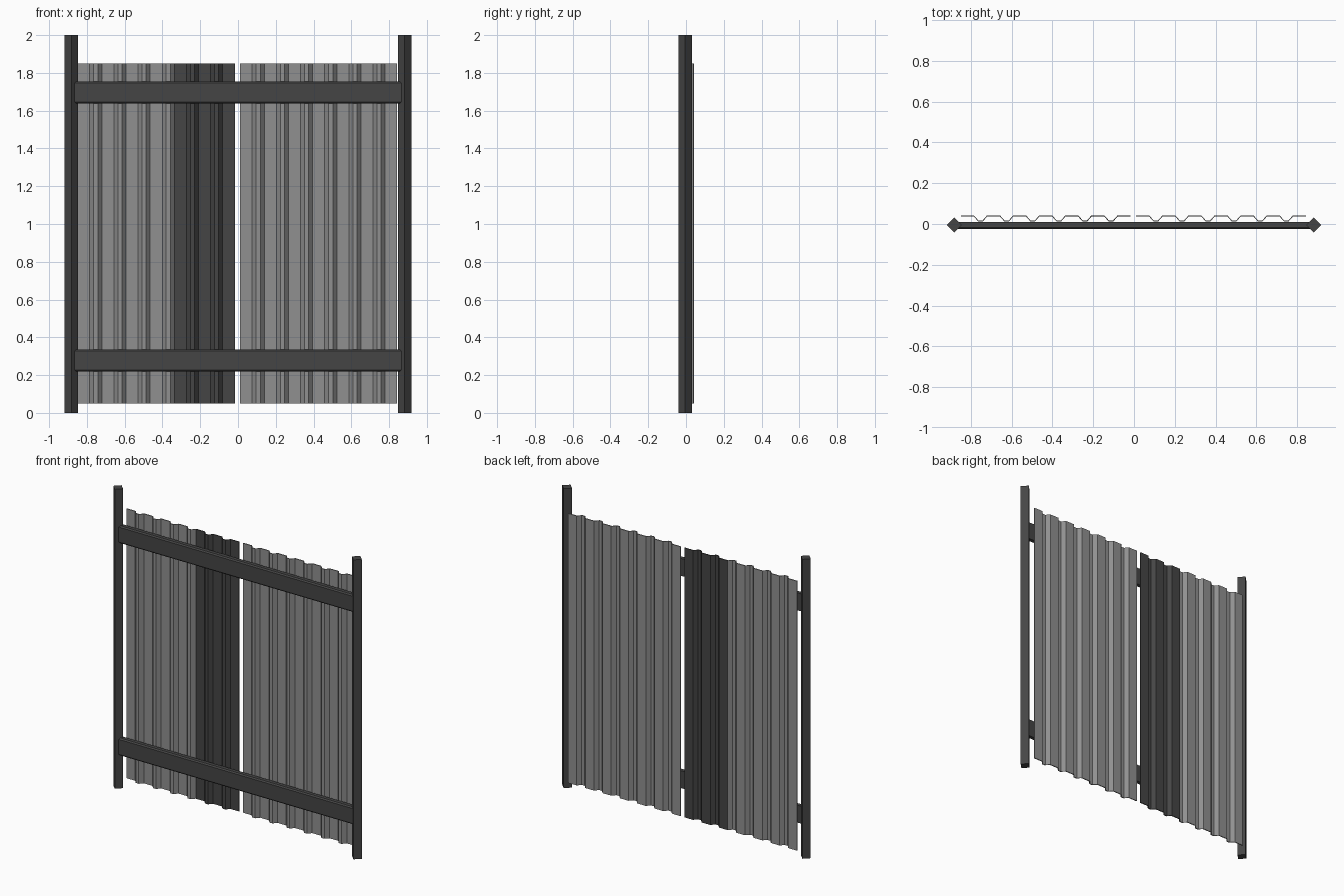
import bpy

if "Cube" in bpy.data.objects:
    bpy.data.objects.remove(bpy.data.objects["Cube"])


def material(name, v):
    m = bpy.data.materials.new(name)
    m.diffuse_color = (v, v, v, 1)
    m.use_nodes = True
    m.node_tree.nodes["Principled BSDF"].inputs["Base Color"].default_value = m.diffuse_color
    return m


DARK = material("dark grey", 0.06)
LIGHT = material("light grey", 0.28)


def prism(name, profile, lo, hi, place, mat):
    """Extrude a closed 2D profile between lo and hi; place maps (u, v, t) to xyz."""
    n = len(profile)
    verts = [place(u, v, t) for t in (lo, hi) for u, v in profile]
    faces = [(i, (i + 1) % n, n + (i + 1) % n, n + i) for i in range(n)]
    faces += [tuple(range(n))[::-1], tuple(range(n, 2 * n))]
    mesh = bpy.data.meshes.new(name)
    mesh.from_pydata(verts, [], faces)
    mesh.materials.append(mat)
    ob = bpy.data.objects.new(name, mesh)
    bpy.context.collection.objects.link(ob)
    return ob


def upright(u, v, t):
    return (u, v, t)


def sideways(u, v, t):
    return (t, u, v)


# Corrugated sheet: crests at the back, valleys towards the rails
PITCH, CREST, SLOPE = 0.128, 0.064, 0.021
Y_BACK, Y_FRONT, THICK = 0.042, 0.018, 0.006


def sheet(name, x0, waves, last_crest, mat):
    line = []
    for i in range(waves):
        x = x0 + i * PITCH
        line += [(x, Y_BACK), (x + CREST, Y_BACK),
                 (x + CREST + SLOPE, Y_FRONT), (x + PITCH - SLOPE, Y_FRONT)]
    if last_crest:
        x = x0 + waves * PITCH
        line += [(x, Y_BACK), (x + CREST, Y_BACK)]
    else:
        line.append((x0 + waves * PITCH, Y_BACK))
    front = [(x, y - THICK) for x, y in line]
    # front side left to right, back side right to left; split caps into clean strips
    n = len(line)
    verts = [(x, y, z) for z in (0.05, 1.85) for x, y in front + line]
    faces = []
    for i in range(n - 1):
        a, b, c, d = i, i + 1, n + i + 1, n + i
        A, B, C, D = (k + 2 * n for k in (a, b, c, d))
        faces += [(a, b, B, A), (c, d, D, C), (d, c, b, a), (A, B, C, D)]
    e = n - 1
    faces += [(n, 0, 2 * n, 3 * n), (e, n + e, 3 * n + e, 2 * n + e)]
    mesh = bpy.data.meshes.new(name)
    mesh.from_pydata(verts, [], faces)
    mesh.materials.append(mat)
    bpy.context.collection.objects.link(bpy.data.objects.new(name, mesh))


LEFT = -0.849
sheet("left_sheet", LEFT, 4, False, LIGHT)
sheet("dark_patch_sheet", LEFT + 4 * PITCH, 2, True, DARK)
sheet("right_sheet", 0.011, 6, True, LIGHT)

# Square posts turned 45 degrees
R = 0.036
for side, label in ((-1, "left_post"), (1, "right_post")):
    cx, cy = side * 0.882, -0.005
    prism(label, [(cx - R, cy), (cx, cy - R), (cx + R, cy), (cx, cy + R)],
          0, 2, upright, DARK)

# Horizontal rails with chamfered front edges
C = 0.008
for z0, label in ((0.22, "lower_rail"), (1.638, "upper_rail")):
    z1 = z0 + 0.116
    prism(label, [(-0.024, z0 + C), (-0.016, z0), (0.009, z0),
                  (0.009, z1), (-0.016, z1), (-0.024, z1 - C)][::-1],
          -0.87, 0.87, sideways, DARK)

# Make every part's normals face outward
import bmesh
for ob in bpy.data.objects:
    bm = bmesh.new()
    bm.from_mesh(ob.data)
    bmesh.ops.recalc_face_normals(bm, faces=bm.faces[:])
    bm.to_mesh(ob.data)
    bm.free()
